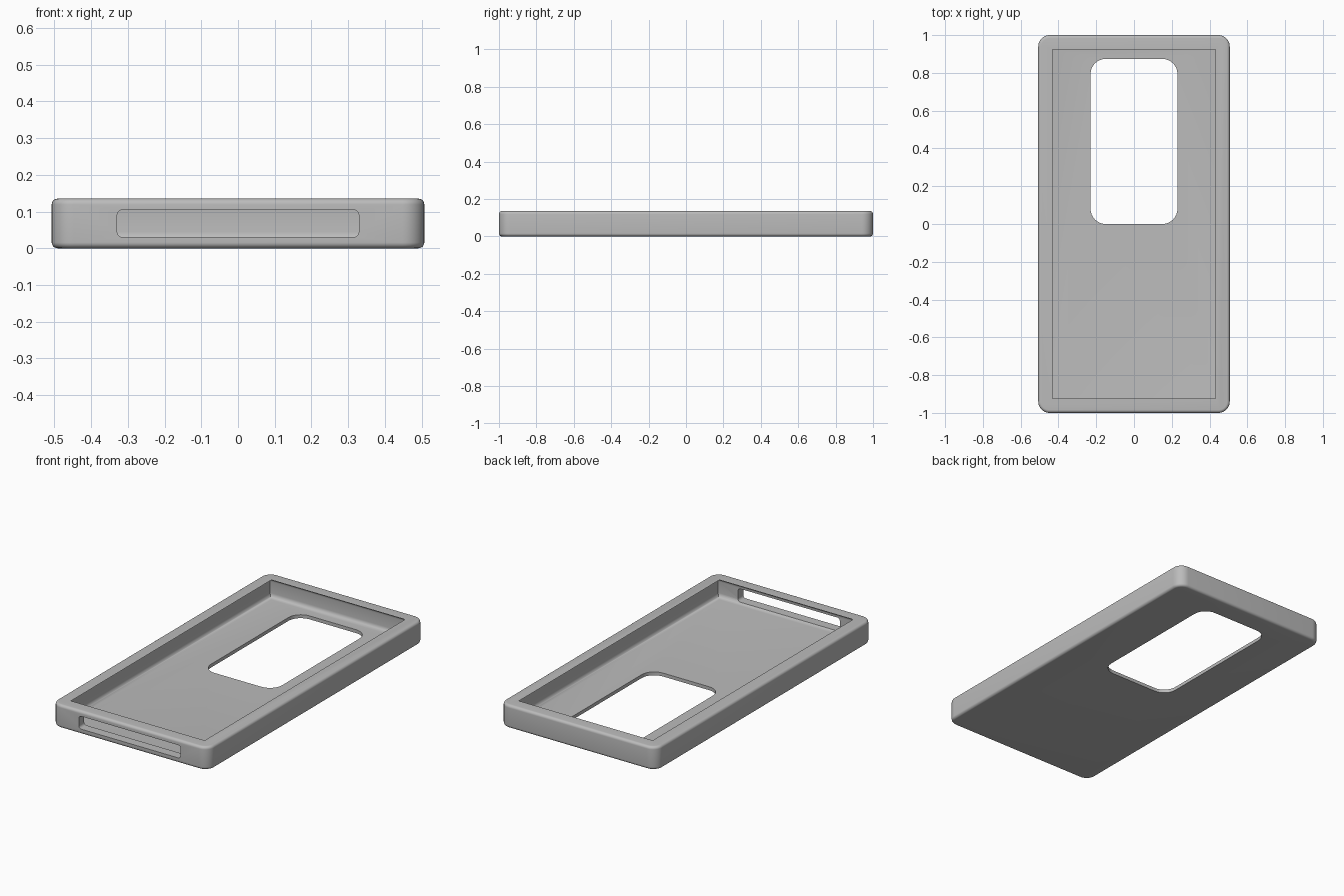
import bpy, bmesh, math
from mathutils import Matrix, Vector

cube = bpy.data.objects.get("Cube")
if cube:
    bpy.data.objects.remove(cube, do_unlink=True)

HALF_X, HALF_Y, HEIGHT = 0.507, 1.0, 0.135
CORNER, EDGE = 0.06, 0.016      # plan corner radius, rim rounding
FLOOR, WALL = 0.02, 0.05        # tray thicknesses
LIP = 0.025                     # overhang of the rim over the cavity


def outline(hx, hy, radius, steps=8):
    """Rounded rectangle, or a plain one when the radius is zero."""
    if radius <= 0:
        return [(hx, hy), (-hx, hy), (-hx, -hy), (hx, -hy)]
    points = []
    for quarter, (sx, sy) in enumerate([(1, 1), (-1, 1), (-1, -1), (1, -1)]):
        for i in range(steps + 1):
            a = math.pi / 2 * (quarter + i / steps)
            points.append((sx * (hx - radius) + radius * math.cos(a),
                           sy * (hy - radius) + radius * math.sin(a)))
    return points


def loft(name, hx, hy, radius, profile):
    """Solid from stacked outlines; profile holds (height, inset) pairs."""
    bm = bmesh.new()
    rings = [[bm.verts.new((x, y, z)) for x, y in
              outline(hx - inset, hy - inset, max(radius - inset, 0))]
             for z, inset in profile]
    for low, high in zip(rings, rings[1:]):
        for i in range(len(low)):
            j = (i + 1) % len(low)
            bm.faces.new((low[i], low[j], high[j], high[i]))
    bm.faces.new(rings[0][::-1])
    bm.faces.new(rings[-1])
    mesh = bpy.data.meshes.new(name)
    bm.to_mesh(mesh)
    bm.free()
    obj = bpy.data.objects.new(name, mesh)
    bpy.context.collection.objects.link(obj)
    return obj


def rounded_profile(bottom, top, radius, steps=6):
    """Side profile with quarter rounds at the bottom and the top."""
    arc = [math.pi / 2 * i / steps for i in range(steps + 1)]
    low = [(bottom + radius * (1 - math.cos(a)), radius * (1 - math.sin(a))) for a in arc]
    return low + [(top + bottom - z, inset) for z, inset in reversed(low)]


# Outer shell
case = loft("phone_case", HALF_X, HALF_Y, CORNER, rounded_profile(0, HEIGHT, EDGE))

# Cavity with rounded sides that curl inward under the rim
cavity_profile = rounded_profile(FLOOR, HEIGHT, LIP) + [(HEIGHT + 0.1, LIP)]
cavity = loft("cavity_cutter", HALF_X - WALL, HALF_Y - WALL, 0, cavity_profile)

# Camera window through the floor
window = loft("window_cutter", 0.23, 0.437, 0.08, [(-0.1, 0), (0.3, 0)])
window.data.transform(Matrix.Translation((0, 0.437, 0)))

# Port slot through the front wall
slot = loft("slot_cutter", 0.329, 0.0375, 0.016, [(-0.1, 0), (0.1, 0)])
slot.data.transform(Matrix.Translation((0, -1, 0.0675)) @ Matrix.Rotation(math.pi / 2, 4, 'X'))

# Cut the openings, then drop the cutters
cutters = [cavity, window, slot]
for cutter in cutters:
    cutter.hide_render = True
    mod = case.modifiers.new(cutter.name, 'BOOLEAN')
    mod.operation, mod.solver, mod.object = 'DIFFERENCE', 'EXACT', cutter
bpy.context.view_layer.objects.active = case
case.select_set(True)
for mod in list(case.modifiers):
    bpy.ops.object.modifier_apply(modifier=mod.name)
for cutter in cutters:
    bpy.data.objects.remove(cutter, do_unlink=True)

# Plain grey finish
grey = bpy.data.materials.new("grey_plastic")
grey.use_nodes = True
colour = (0.5, 0.5, 0.5, 1)
grey.diffuse_color = colour
grey.node_tree.nodes["Principled BSDF"].inputs["Base Color"].default_value = colour
case.data.materials.clear()
case.data.materials.append(grey)

bpy.ops.object.select_all(action='DESELECT')
case.select_set(True)
bpy.ops.object.shade_smooth_by_angle(angle=math.radians(35))
